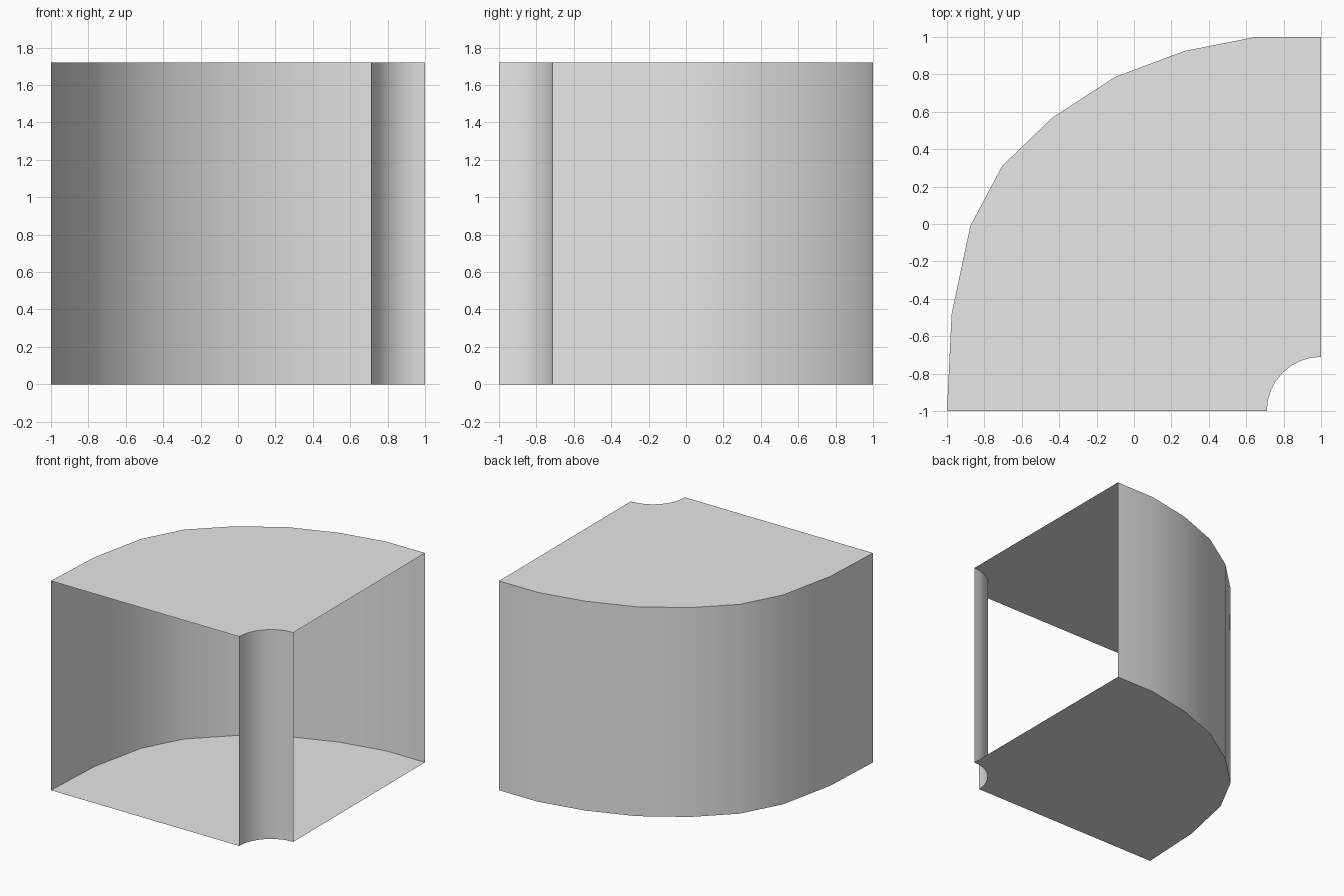
import bpy
import math

# Remove the default cube
cube = bpy.data.objects.get("Cube")
if cube:
    bpy.data.objects.remove(cube, do_unlink=True)

HEIGHT = 1.72
NOTCH_RADIUS = 0.29
NOTCH_STEPS = 8

# Single grey finish
grey = bpy.data.materials.new("light_grey")
grey.use_nodes = True
colour = (0.8, 0.8, 0.8, 1)
grey.diffuse_color = colour
grey.node_tree.nodes["Principled BSDF"].inputs["Base Color"].default_value = colour

# Plan outline: curved back, then the quarter-round notch at the front corner
back_curve = [(1, 1), (0.65, 1), (0.27, 0.925), (-0.1, 0.787), (-0.435, 0.57),
              (-0.705, 0.31), (-0.875, -0.01), (-0.975, -0.48), (-1, -1)]
notch_curve = []
for i in range(NOTCH_STEPS + 1):
    a = math.pi - i * math.pi / 2 / NOTCH_STEPS
    notch_curve.append((1 + NOTCH_RADIUS * math.cos(a),
                        -1 + NOTCH_RADIUS * math.sin(a)))


def make_part(name, verts, faces):
    mesh = bpy.data.meshes.new(name)
    mesh.from_pydata(verts, [], faces)
    mesh.materials.append(grey)
    mesh.update()
    obj = bpy.data.objects.new(name, mesh)
    bpy.context.collection.objects.link(obj)
    return obj


def make_wall(name, path):
    """Upright smooth sheet following a plan path."""
    n = len(path)
    verts = [(x, y, z) for z in (0, HEIGHT) for x, y in path]
    faces = [(i, i + 1, n + i + 1, n + i) for i in range(n - 1)]
    obj = make_part(name, verts, faces)
    obj.data.shade_smooth()


def make_panel(name, z, facing_up):
    """Flat sheet filling the whole plan outline."""
    outline = back_curve + notch_curve
    if not facing_up:
        outline = outline[::-1]
    make_part(name, [(x, y, z) for x, y in outline], [tuple(range(len(outline)))])


# Curved back and corner column; the two straight sides stay open
make_wall("curved_back_wall", back_curve)
make_wall("corner_column", notch_curve)

# Top and bottom panels
make_panel("top_panel", HEIGHT, True)
make_panel("bottom_panel", 0, False)
